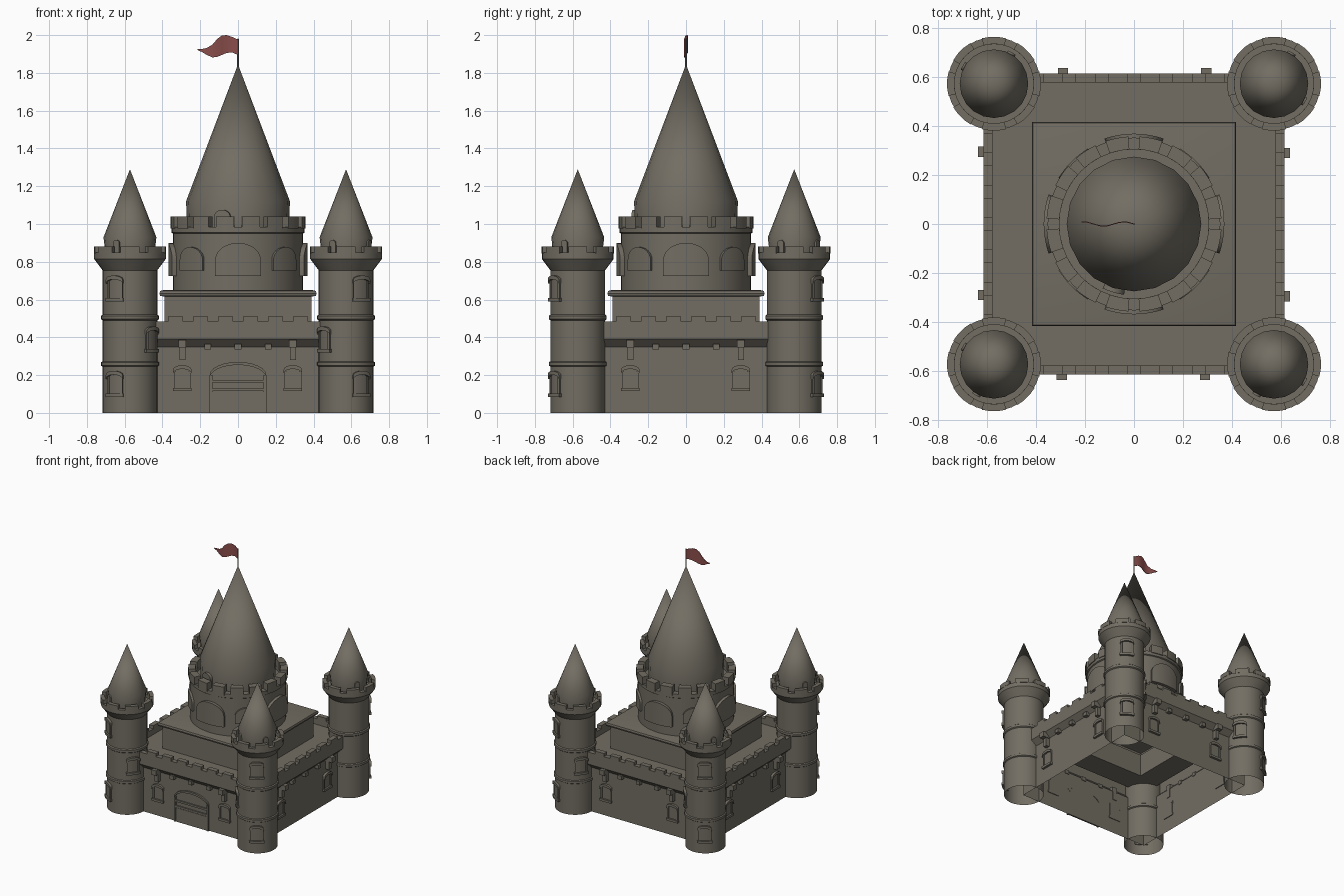
import bpy, bmesh, math
from math import sin, cos, pi, radians
from mathutils import Vector

if "Cube" in bpy.data.objects:
    bpy.data.objects.remove(bpy.data.objects["Cube"])

def material(name, col):
    m = bpy.data.materials.new(name)
    m.diffuse_color = (*col, 1)
    m.use_nodes = True
    m.node_tree.nodes["Principled BSDF"].inputs["Base Color"].default_value = m.diffuse_color
    return m

STONE = material("stone", (0.17, 0.155, 0.125))
RED = material("flag red", (0.25, 0.075, 0.07))

def finish(name, bm, mat=STONE):
    me = bpy.data.meshes.new(name)
    bm.to_mesh(me)
    bm.free()
    me.materials.append(mat)
    for p in me.polygons:
        p.use_smooth = True
    me.set_sharp_from_angle(angle=radians(30))
    ob = bpy.data.objects.new(name, me)
    bpy.context.collection.objects.link(ob)
    return ob

def lathe(bm, profile, n, cx=0, cy=0, start=0.0, scale=1.0):
    """Revolve a (radius, z) profile; n=4 makes square parts."""
    rings = [[bm.verts.new((cx + r * scale * cos(start + 2 * pi * i / n),
                            cy + r * scale * sin(start + 2 * pi * i / n), z))
              for i in range(n)] for r, z in profile]
    for a, b in zip(rings, rings[1:]):
        for i in range(n):
            j = (i + 1) % n
            bm.faces.new((a[i], a[j], b[j], b[i]))
    bmesh.ops.remove_doubles(bm, verts=bm.verts[:], dist=1e-5)

def square(bm, profile):
    lathe(bm, profile, 4, start=pi / 4, scale=math.sqrt(2))

def slab(bm, us, bots, tops, fn, d0, d1):
    """Solid made of columns, placed on a surface by fn(u, z, depth)."""
    V = lambda u, z, d: bm.verts.new(fn(u, z, d))
    cols = [(V(u, b, d0), V(u, b, d1), V(u, t, d1), V(u, t, d0))
            for u, b, t in zip(us, bots, tops)]
    faces = [bm.faces.new(cols[0]), bm.faces.new(cols[-1][::-1])]
    for a, b in zip(cols, cols[1:]):
        for k in range(4):
            m = (k + 1) % 4
            faces.append(bm.faces.new((a[k], b[k], b[m], a[m])))
    bmesh.ops.recalc_face_normals(bm, faces=faces)

def box(bm, u, w, z0, z1, fn, d0, d1, n=3):
    us = [u - w / 2 + w * i / n for i in range(n + 1)]
    slab(bm, us, [z0] * (n + 1), [z1] * (n + 1), fn, d0, d1)

def arc(w, spring, rise, n=12):
    us = [-w / 2 * cos(pi * i / n) for i in range(n + 1)]
    return us, [spring + rise * sin(pi * i / n) for i in range(n + 1)]

def arch(bm, w, z0, spring, rise, fn, d0, d1):
    us, tops = arc(w, spring, rise)
    slab(bm, us, [z0] * len(us), tops, fn, d0, d1)

def flat(a, shift=0.0, dist=0.575):
    """Surface of a wall whose outward side is turned by a from the front."""
    def fn(u, z, d):
        x, y = u + shift, -dist - d
        return Vector((x * cos(a) - y * sin(a), x * sin(a) + y * cos(a), z))
    return fn

def curved(cx, cy, r, a):
    """Surface of a cylinder, at angle a from the front."""
    def fn(u, z, d):
        t = a + u / r
        return Vector((cx + (r + d) * sin(t), cy - (r + d) * cos(t), z))
    return fn

def window(bm, z, fn):
    """Arched pane with jambs, hood and sill; z is the sill bottom."""
    arch(bm, 0.07, z + 0.015, z + 0.105, 0.015, fn, -0.005, 0.004)
    for s in (-1, 1):
        box(bm, s * 0.039, 0.012, z + 0.015, z + 0.108, fn, -0.005, 0.01, 1)
    us, tops = arc(0.096, z + 0.115, 0.022)
    slab(bm, us, [t - 0.02 for t in tops], tops, fn, -0.005, 0.018)
    box(bm, 0, 0.1, z, z + 0.018, fn, -0.005, 0.018)

SIDES = [k * pi / 2 for k in range(4)]
TOWERS = [(sx * 0.572, sy * 0.573, sx, sy) for sx in (-1, 1) for sy in (-1, 1)]

# Curtain walls, overhanging parapet and walkway (hollow, open below)
bm = bmesh.new()
square(bm, [(.575, 0), (.575, .35), (.615, .39), (.615, .485), (.577, .485),
            (.577, .44), (.39, .44)])
finish("curtain_walls", bm)

# Square keep base with ledge
bm = bmesh.new()
square(bm, [(.39, .44), (.39, .615), (.412, .62), (.416, .632), (.412, .645),
            (.395, .65), (0, .65)])
finish("keep_base", bm)

# Wall merlons, corbels, hanging brackets, windows
merlons, corbels, wins = bmesh.new(), bmesh.new(), bmesh.new()
for a in SIDES:
    for k in range(6):
        box(merlons, (k - 2.5) * 0.132, 0.08, 0.48, 0.51, flat(a), 0.002, 0.04, 1)
    for u in (-0.16, 0, 0.16):
        box(corbels, u, 0.035, 0.335, 0.365, flat(a), -0.005, 0.03, 1)
    for u in (-0.295, 0.29):
        box(corbels, u, 0.032, 0.28, 0.365, flat(a), -0.005, 0.03, 1)
        box(corbels, u, 0.042, 0.345, 0.385, flat(a), -0.005, 0.062, 1)
        window(wins, 0.115, flat(a, u))
finish("wall_merlons", merlons)
finish("wall_corbels", corbels)
finish("wall_windows", wins)

# Gate
bm = bmesh.new()
g = flat(0)
arch(bm, 0.27, 0, 0.19, 0.065, g, -0.004, 0.004)
us, tops = arc(0.30, 0.2, 0.07)
slab(bm, us, [t - 0.016 for t in tops], tops, g, -0.004, 0.014)
for s in (-1, 1):
    box(bm, s * 0.143, 0.014, 0, 0.2, g, -0.004, 0.014, 1)
box(bm, 0, 0.28, 0.16, 0.175, g, -0.004, 0.014, 1)
box(bm, 0, 0.28, 0.115, 0.13, g, -0.004, 0.014, 1)
box(bm, 0, 0.27, 0, 0.11, g, -0.004, 0.008, 1)
finish("gate", bm)

# Corner towers: shaft, bands, flared crown, conical roof, merlons, openings
shafts, roofs, crown, wins, doors = [bmesh.new() for _ in range(5)]
for cx, cy, sx, sy in TOWERS:
    lathe(shafts, [(.145, 0), (.145, .245), (.153, .25), (.153, .268), (.145, .273),
                   (.145, .49), (.153, .496), (.153, .514), (.145, .52), (.145, .755),
                   (.19, .815), (.19, .85), (.162, .85), (.162, .825), (.12, .825)],
          32, cx, cy)
    lathe(roofs, [(.128, .825), (.14, .93), (0, 1.29)], 20, cx, cy)
    for k in range(8):
        box(crown, 0, 0.1, 0.845, 0.88, curved(cx, cy, .19, k * pi / 4), -.028, 0.002)
    mirror = lambda deg: radians(sx * deg) if sy < 0 else pi - radians(sx * deg)
    for deg, z in ((33, 0.085), (33, 0.59), (-52, 0.32)):
        window(wins, z, curved(cx, cy, .145, mirror(deg)))
    for a in (0 if sy < 0 else pi, sx * pi / 2):
        arch(doors, 0.034, 0.83, 0.9, 0.015, curved(cx, cy, .135, a - radians(30)),
             -0.01, 0.012)
finish("corner_tower_shafts", shafts)
finish("corner_tower_roofs", roofs)
finish("corner_tower_merlons", crown)
finish("corner_tower_windows", wins)
finish("corner_tower_doors", doors)

# Central drum with merlons and arched plates
bm = bmesh.new()
lathe(bm, [(.345, .65), (.345, .95), (.353, .955), (.353, .985), (.305, .985),
           (.305, .96), (.25, .96)], 40)
finish("drum", bm)
bm = bmesh.new()
for k in range(16):
    box(bm, 0, 0.095, 0.975, 1.04, curved(0, 0, .355, (k + .5) * pi / 8), -.05, 0.003)
finish("drum_merlons", bm)
bm = bmesh.new()
for a in SIDES:
    arch(bm, 0.23, 0.725, 0.81, 0.09, curved(0, 0, .345, a), -.005, .024)
    arch(bm, 0.165, 0.755, 0.81, 0.068, curved(0, 0, .345, a + pi / 4), -.005, .016)
finish("drum_arched_plates", bm)

# Main roof and its small door
bm = bmesh.new()
lathe(bm, [(.268, .96), (.275, 1.12), (0, 1.845)], 20)
finish("main_roof", bm)
bm = bmesh.new()
arch(bm, 0.085, 0.96, 1.035, 0.04, curved(0, 0, .27, radians(-17)), -.01, .022)
finish("main_roof_door", bm)

# Flagpole and waving flag
bm = bmesh.new()
lathe(bm, [(.004, 1.82), (.004, 1.98), (0, 1.982)], 8)
finish("flagpole", bm)
bm = bmesh.new()
us = [0, .03, .06, .085, .11, .135, .165, .19, .215]
bots = [1.895, 1.908, 1.906, 1.895, 1.885, 1.882, 1.895, 1.91, 1.921]
tops = [1.975, 1.99, 2.0, 1.998, 1.98, 1.95, 1.932, 1.927, 1.925]
slab(bm, us, bots, tops,
     lambda u, z, d: Vector((-u, 0.009 * sin(u * 38) + d, z)), -0.002, 0.002)
finish("flag", bm, RED)
